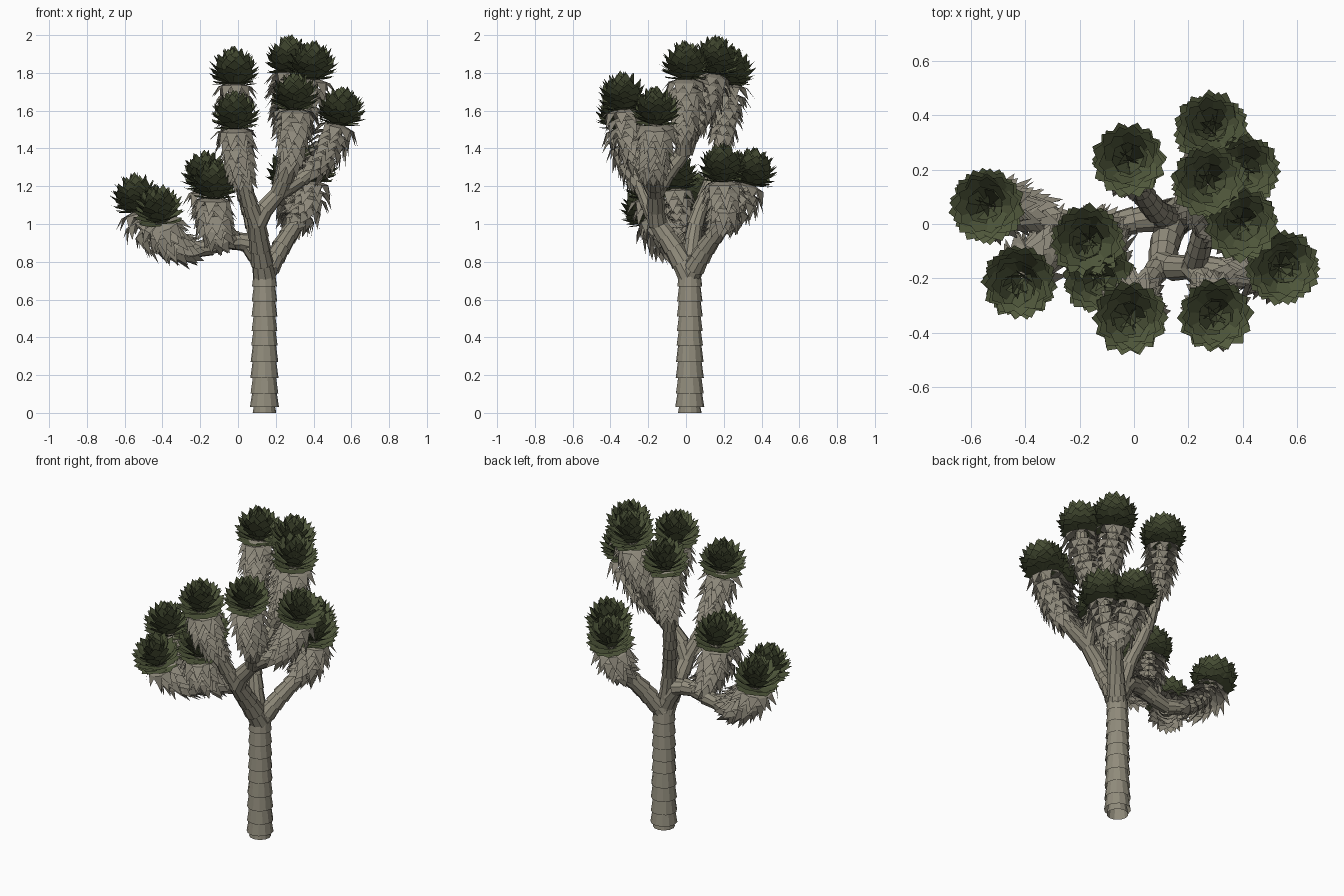
import bpy, bmesh, math, random
from mathutils import Vector

if "Cube" in bpy.data.objects:
    bpy.data.objects.remove(bpy.data.objects["Cube"])

random.seed(4)


def material(name, rgb):
    m = bpy.data.materials.new(name)
    lin = [((c / 255 + 0.055) / 1.055) ** 2.4 for c in rgb]
    m.diffuse_color = (*lin, 1)
    m.use_nodes = True
    m.node_tree.nodes["Principled BSDF"].inputs["Base Color"].default_value = m.diffuse_color
    return m


BARK = material("grey brown bark", (145, 140, 124))
DEAD = material("dry grey leaf", (141, 136, 122))
GREEN = material("dull green leaf", (82, 90, 61))


def finish(name, bm, mat):
    me = bpy.data.meshes.new(name)
    bm.to_mesh(me)
    bm.free()
    me.materials.append(mat)
    ob = bpy.data.objects.new(name, me)
    bpy.context.collection.objects.link(ob)


def smooth_path(pts, step):
    """Catmull-Rom curve through pts, resampled to roughly even steps."""
    p = [Vector(q) for q in pts]
    p = [2 * p[0] - p[1]] + p + [2 * p[-1] - p[-2]]
    out = []
    for a, b, c, d in zip(p, p[1:], p[2:], p[3:]):
        n = max(1, round((c - b).length / step))
        for i in range(n):
            t = i / n
            out.append(0.5 * (2 * b + (c - a) * t + (2 * a - 5 * b + 4 * c - d) * t * t
                              + (3 * b - a - 3 * c + d) * t ** 3))
    return out + [p[-2]]


def frame(axis):
    u = axis.cross(Vector((0.13, 1, 0.05))).normalized()
    return u, axis.cross(u).normalized()


def bark_tube(name, pts, r0, r1, step=0.08, sides=10):
    """Stack of overlapping rings, each flared at its lower edge."""
    path = smooth_path(pts, step)
    bm = bmesh.new()
    n = len(path) - 1
    for i in range(n):
        a, b = path[i], path[i + 1]
        axis = (b - a).normalized()
        u, v = frame(axis)
        r = r0 + (r1 - r0) * i / n
        spin = random.random()
        rings = []
        low = a if i == 0 else a - axis * 0.012
        for c, k in ((low, 1.12), (b + axis * 0.006, 0.91)):
            rings.append([bm.verts.new(c + r * k * (u * math.cos(t) + v * math.sin(t)))
                          for t in (spin + math.tau * j / sides for j in range(sides))])
        for j in range(sides):
            k = (j + 1) % sides
            bm.faces.new((rings[0][j], rings[0][k], rings[1][k], rings[1][j]))
    finish(name, bm, BARK)


def blade(bm, root, mid, tip, side, w):
    """Leaf with a narrow root, wide middle and pointed tip."""
    a, b = bm.verts.new(root - side * w * 0.3), bm.verts.new(root + side * w * 0.3)
    c, d = bm.verts.new(mid + side * w), bm.verts.new(mid - side * w)
    bm.faces.new((a, b, c, d))
    bm.faces.new((d, c, bm.verts.new(tip)))


def around(axis, count):
    u, v = frame(axis)
    start = random.random() * math.tau
    for j in range(count):
        t = start + math.tau * (j + random.uniform(-0.15, 0.15)) / count
        yield u * math.cos(t) + v * math.sin(t), u * math.sin(t) - v * math.cos(t)


def green_head(name, c, axis, R=0.139):
    """Straight leaves fanning out from a low core to a rounded dome."""
    bm = bmesh.new()
    core = c - axis * 0.08
    # polar angle of the tips on the dome, leaves per row
    for th, count in ((0.12, 5), (0.48, 8), (0.82, 11), (1.13, 13), (1.43, 14), (1.73, 14), (2.05, 12)):
        for rad, side in around(axis, count):
            t = th + random.uniform(-0.08, 0.08)
            k = R * random.uniform(0.97, 1.05)
            tip = c + rad * (k * math.sin(t)) + axis * (k * 0.94 * math.cos(t))
            root = core + (tip - core) * 0.1
            blade(bm, root, core + (tip - core) * 0.74, tip, -side, 0.042)
    finish(name, bm, GREEN)


def dry_skirt(name, path, length=0.3):
    """Drooping dead leaves down the stem below a head."""
    bm = bmesh.new()
    pts = path[::-1]
    dist, nxt = 0, 0.09
    for a, b in zip(pts, pts[1:]):
        axis = (a - b).normalized()
        dist += (b - a).length
        if dist < nxt:
            continue
        nxt += 0.043
        if dist > 0.09 + length:
            break
        R = 0.136 - 0.2 * (dist - 0.09)
        for rad, side in around(axis, 10):
            k = random.uniform(0.87, 1.1)
            blade(bm, b + rad * 0.02 + axis * 0.03, b + rad * R * 0.65 * k + axis * 0.008,
                  b + rad * R * k - axis * random.uniform(0.035, 0.075), -side, 0.032)
    finish(name, bm, DEAD)


# Trunk, with a narrow foot
bark_tube("trunk_foot", [(0.14, 0.02, 0), (0.14, 0.02, 0.06)], 0.056, 0.056, 0.06, 12)
bark_tube("trunk", [(0.14, 0.02, 0.03), (0.14, 0.02, 0.37), (0.14, 0.02, 0.76)], 0.069, 0.058, 0.083, 12)

# Main limbs
FORK, FRONT, RIGHT = (0.14, 0.02, 0.72), (0.10, -0.15, 1.0), (0.22, -0.16, 1.17)
BACK, LEFT, FAR_LEFT = (0.30, 0.19, 0.99), (-0.07, 0.0, 0.91), (-0.24, 0.0, 0.86)
CROWN = (0.26, -0.01, 1.38)
bark_tube("front_limb", [FORK, (0.115, -0.07, 0.88), FRONT], 0.056, 0.048)
bark_tube("right_limb", [FRONT, (0.15, -0.16, 1.09), RIGHT], 0.046, 0.043)
bark_tube("crown_limb", [RIGHT, (0.24, -0.09, 1.28), CROWN], 0.043, 0.04)
bark_tube("back_limb", [FORK, (0.23, 0.11, 0.88), BACK], 0.052, 0.045)
bark_tube("left_limb", [(0.13, 0.02, 0.78), (0.05, 0.02, 0.9), LEFT], 0.05, 0.046)
bark_tube("far_left_limb", [LEFT, (-0.15, 0.0, 0.88), FAR_LEFT], 0.046, 0.042)

# Stems, each ending at the centre of a leafy head
stems = [
    [FAR_LEFT, (-0.38, 0.05, 0.89), (-0.50, 0.06, 1.0), (-0.54, 0.065, 1.14)],
    [FAR_LEFT, (-0.32, -0.08, 0.88), (-0.39, -0.16, 0.97), (-0.42, -0.215, 1.08)],
    [LEFT, (-0.14, -0.04, 0.98), (-0.17, -0.065, 1.26)],
    [LEFT, (-0.11, -0.11, 0.96), (-0.125, -0.18, 1.06), (-0.125, -0.20, 1.21)],
    [FRONT, (0.04, -0.23, 1.18), (-0.005, -0.32, 1.4), (-0.015, -0.345, 1.58)],
    [(0.13, 0.02, 0.76), (0.08, 0.05, 1.0), (0.02, 0.13, 1.22), (-0.015, 0.2, 1.5), (-0.02, 0.235, 1.81)],
    [BACK, (0.29, 0.28, 1.09), (0.285, 0.35, 1.28)],
    [CROWN, (0.25, 0.06, 1.55), (0.265, 0.13, 1.74), (0.275, 0.155, 1.87)],
    [BACK, (0.37, 0.2, 1.1), (0.40, 0.195, 1.30)],
    [CROWN, (0.33, -0.01, 1.52), (0.385, 0.0, 1.7), (0.395, 0.0, 1.84)],
    [RIGHT, (0.40, -0.17, 1.29), (0.51, -0.16, 1.46), (0.545, -0.16, 1.60)],
    [RIGHT, (0.28, -0.25, 1.33), (0.30, -0.32, 1.52), (0.30, -0.335, 1.68)],
]
for i, pts in enumerate(stems, 1):
    bark_tube(f"stem_{i}", pts, 0.044, 0.032)
    path = smooth_path(pts, 0.01)
    axis = ((path[-1] - path[-6]).normalized() + Vector((0, 0, 0.8))).normalized()
    dry_skirt(f"dry_leaves_{i}", path)
    green_head(f"green_leaves_{i}", path[-1], axis)
